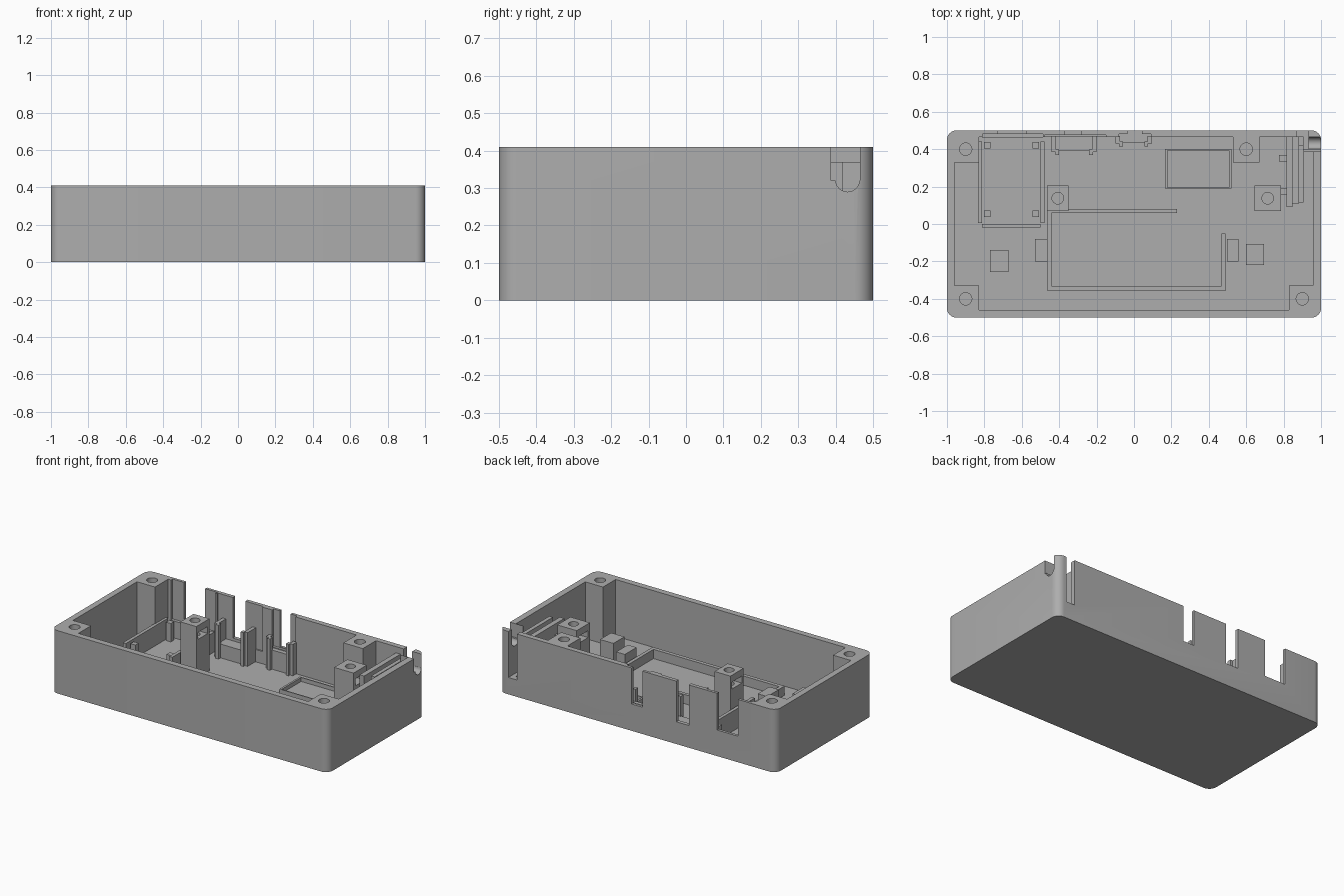
import bpy, bmesh, math

if "Cube" in bpy.data.objects:
    bpy.data.objects.remove(bpy.data.objects["Cube"])

FLOOR = 0.04
TOP = 0.41

gray = bpy.data.materials.new("case_gray")
gray.diffuse_color = (0.42, 0.42, 0.42, 1)
gray.use_nodes = True
gray.node_tree.nodes["Principled BSDF"].inputs["Base Color"].default_value = gray.diffuse_color


def prism(name, pts, z0, z1):
    """Extrude a flat outline upward."""
    bm = bmesh.new()
    face = bm.faces.new([bm.verts.new((x, y, z0)) for x, y in pts])
    top = bmesh.ops.extrude_face_region(bm, geom=[face])["geom"]
    for v in top:
        if isinstance(v, bmesh.types.BMVert):
            v.co.z = z1
    bmesh.ops.recalc_face_normals(bm, faces=bm.faces)
    mesh = bpy.data.meshes.new(name)
    bm.to_mesh(mesh)
    bm.free()
    mesh.materials.append(gray)
    obj = bpy.data.objects.new(name, mesh)
    bpy.context.collection.objects.link(obj)
    return obj


def box(name, x0, x1, y0, y1, z0, z1):
    return prism(name, [(x0, y0), (x1, y0), (x1, y1), (x0, y1)], z0, z1)


def circle(x, y, r, n=24):
    return [(x + r * math.cos(2 * math.pi * i / n), y + r * math.sin(2 * math.pi * i / n)) for i in range(n)]


def cut(obj, cutters):
    """Subtract the cutters from the part and discard them."""
    bpy.context.view_layer.objects.active = obj
    for c in cutters:
        c.hide_render = True
        m = obj.modifiers.new("cut", 'BOOLEAN')
        m.operation = 'DIFFERENCE'
        m.solver = 'EXACT'
        m.object = c
        bpy.ops.object.modifier_apply(modifier=m.name)
    for c in cutters:
        bpy.data.objects.remove(c, do_unlink=True)


def smooth(obj):
    bpy.ops.object.select_all(action='DESELECT')
    obj.select_set(True)
    bpy.context.view_layer.objects.active = obj
    bpy.ops.object.shade_smooth_by_angle(angle=math.radians(30))


# Case shell with rounded vertical corners
R = 0.05
outline = []
for cx, cy, start in ((1 - R, 0.5 - R, 0), (R - 1, 0.5 - R, 90), (R - 1, R - 0.5, 180), (1 - R, R - 0.5, 270)):
    for i in range(9):
        a = math.radians(start + i * 90 / 8)
        outline.append((cx + R * math.cos(a), cy + R * math.sin(a)))
shell = prism("case_shell", outline, 0, TOP)

# Cavity outline leaves the screw posts standing in the walls
cavity = [(-.83, -.46), (.83, -.46), (.83, -.33), (.958, -.33), (.958, .385), (.905, .385),
          (.905, .465), (.67, .465), (.67, .33), (.53, .33), (.53, .465), (-.83, .465),
          (-.83, .33), (-.96, .33), (-.96, -.33), (-.83, -.33)]
cutters = [prism("cavity", cavity, FLOOR, 0.6)]

# Screw holes in the posts
for x, y in ((-.9, .4), (-.9, -.4), (.9, -.4), (.6, .4)):
    cutters.append(prism("screw_hole", circle(x, y, .033), .2, .6))

# Port openings in the back wall
for x0, x1, z in ((-.727, -.574, .17), (-.37, -.28, .145), (-.035, .043, .175), (.87, .932, .11)):
    cutters.append(box("port_opening", x0, x1, .40, .6, z, .6))

# Recesses on the inside of the back wall
cutters.append(box("board_recess", -.81, -.487, .40, .482, .15, .6))
cutters.append(box("port_recess", -.478, -.15, .40, .475, .12, .6))
cutters.append(box("small_port_recess", -.08, .09, .40, .482, .17, .6))

# Side notch with a round cradle
cutters.append(box("side_notch", .89, 1.1, .387, .465, .32, .6))
cradle = prism("side_cradle", circle(0, 0, .032), 0, .3)
cradle.rotation_euler = (0, math.pi / 2, 0)
cradle.location = (.85, .432, .322)
bpy.context.view_layer.update()
cutters.append(cradle)
cut(shell, cutters)
smooth(shell)

B = FLOOR - 0.01   # parts sink slightly into the floor

# Standoffs with a screw hole and a nut slot
for name, x0, x1 in (("left_standoff", -.465, -.35), ("right_standoff", .645, .785)):
    cx, cy = ((x0 + x1) / 2, .138)
    post = box(name, x0, x1, .07, .206, B, .38)
    cut(post, [prism("hole", circle(cx, cy, .031), .2, .5),
               box("nut_slot", x0 - .1, x1 + .1, .088, .188, .29, .335)])
    smooth(post)

# Battery bay walls
box("battery_wall_front", -.462, .49, -.357, -.332, B, .1)
box("battery_wall_left", -.462, -.44, -.332, .08, B, .1)
box("battery_wall_right", .467, .49, -.332, -.05, B, .1)
box("battery_wall_back", -.44, .23, .058, .08, B, .1)

# Battery side clamps
box("left_clamp", -.53, -.462, -.2, -.08, B, .155)
box("right_clamp", .497, .56, -.2, -.08, B, .155)

# Support blocks
box("left_support_block", -.77, -.672, -.256, -.14, B, .19)
box("right_support_block", .598, .695, -.22, -.106, B, .19)

# Circuit board tray with corner pegs
for x0 in (-.835, -.5):
    box("board_tray_side", x0, x0 + .022, .005, .442, B, .17)
box("board_tray_front", -.813, -.5, -.02, .0, B, .09)
box("board_tray_back", -.813, -.487, .462, .475, B, .15)
for x in (-.785, -.525):
    for y in (.055, .422):
        box("board_peg", x - .017, x + .017, y - .017, y + .017, B, .16)

# Low component tray
box("component_tray_left", .167, .18, .19, .4, B, .066)
box("component_tray_right", .507, .52, .19, .4, B, .066)
box("component_tray_front", .18, .507, .188, .194, B, .066)
box("component_tray_back", .18, .507, .394, .4, B, .066)

# Port brackets: base shelf, two uprights and small front lips
for name, x0, x1, y0, base, top in (("large_port", -.44, -.2, .385, .13, .26),
                                    ("small_port", -.1, .095, .43, .165, .245)):
    box(name + "_shelf", x0, x1, y0 + .006, .47, B, base)
    for s, x in ((1, x0), (-1, x1)):
        a, b = sorted((x, x + s * .024))
        box(name + "_upright", a, b, y0, .47, B, top)
        a, b = sorted((x + s * .02, x + s * .04))
        box(name + "_lip", a, b, y0 - .015, y0 + .012, B, top)

# Upright board holder near the right wall
box("holder_inner_plate", .815, .848, .09, .468, B, .37)
box("holder_spacer", .845, .882, .11, .468, B, .12)
box("holder_outer_plate", .88, .906, .115, .42, B, .37)
for y in (.155, .335):
    box("holder_tab", .775, .82, y, y + .034, B, .3)
